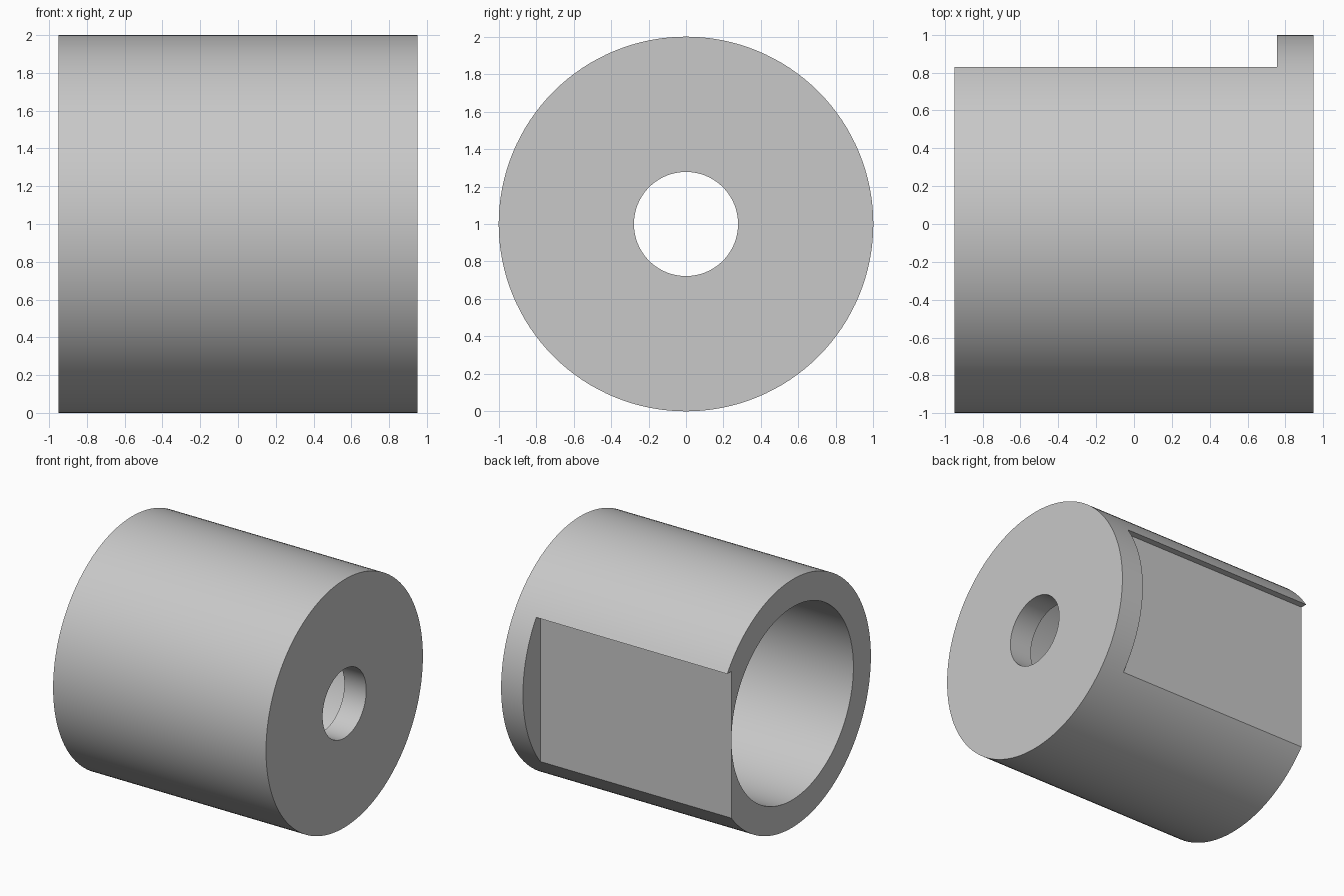
import bpy
import bmesh
import math
from mathutils import Vector

cube = bpy.data.objects.get("Cube")
if cube:
    bpy.data.objects.remove(cube, do_unlink=True)

HALF_LENGTH = 0.95
FLOOR_X = 0.755      # inner face of the end wall
BORE = 0.777
HOLE = 0.278
FLAT_Y = 0.779       # depth of the flat on the back
LIP_Z = 1.556        # upper edge of the flat

grey = bpy.data.materials.new("light grey")
grey.use_nodes = True
colour = (0.58, 0.58, 0.58, 1)
grey.diffuse_color = colour
grey.node_tree.nodes["Principled BSDF"].inputs["Base Color"].default_value = colour


def add_object(name, bm):
    bmesh.ops.recalc_face_normals(bm, faces=bm.faces)
    mesh = bpy.data.meshes.new(name)
    bm.to_mesh(mesh)
    bm.free()
    mesh.materials.append(grey)
    obj = bpy.data.objects.new(name, mesh)
    bpy.context.collection.objects.link(obj)
    return obj


# Cup-shaped sleeve: wall section revolved about the x axis
profile = [(-HALF_LENGTH, BORE), (-HALF_LENGTH, 1), (HALF_LENGTH, 1),
           (HALF_LENGTH, HOLE), (FLOOR_X, HOLE), (FLOOR_X, BORE)]
bm = bmesh.new()
verts = [bm.verts.new((x, 0, 1 + r)) for x, r in profile]
edges = [bm.edges.new((a, b)) for a, b in zip(verts, verts[1:] + verts[:1])]
bmesh.ops.spin(bm, geom=verts + edges, cent=Vector((0, 0, 1)), axis=Vector((1, 0, 0)),
               angle=math.tau, steps=128, use_merge=False)
bmesh.ops.remove_doubles(bm, verts=bm.verts, dist=0.0001)
sleeve = add_object("sleeve", bm)

# Cutter for the flat on the back, leaving a lip on top and a collar at the end
low, high = Vector((-1.2, FLAT_Y, 0.2)), Vector((FLOOR_X, 1.2, LIP_Z))
bm = bmesh.new()
bmesh.ops.create_cube(bm, size=1)
bmesh.ops.scale(bm, vec=high - low, verts=bm.verts)
bmesh.ops.translate(bm, vec=(low + high) / 2, verts=bm.verts)
cutter = add_object("flat_cutter", bm)
cutter.hide_render = True

cut = sleeve.modifiers.new("back flat", 'BOOLEAN')
cut.operation = 'DIFFERENCE'
cut.solver = 'EXACT'
cut.object = cutter

bpy.ops.object.select_all(action='DESELECT')
sleeve.select_set(True)
bpy.context.view_layer.objects.active = sleeve
bpy.ops.object.modifier_apply(modifier=cut.name)
bpy.data.objects.remove(cutter, do_unlink=True)
bpy.ops.object.shade_smooth_by_angle(angle=math.radians(20))
